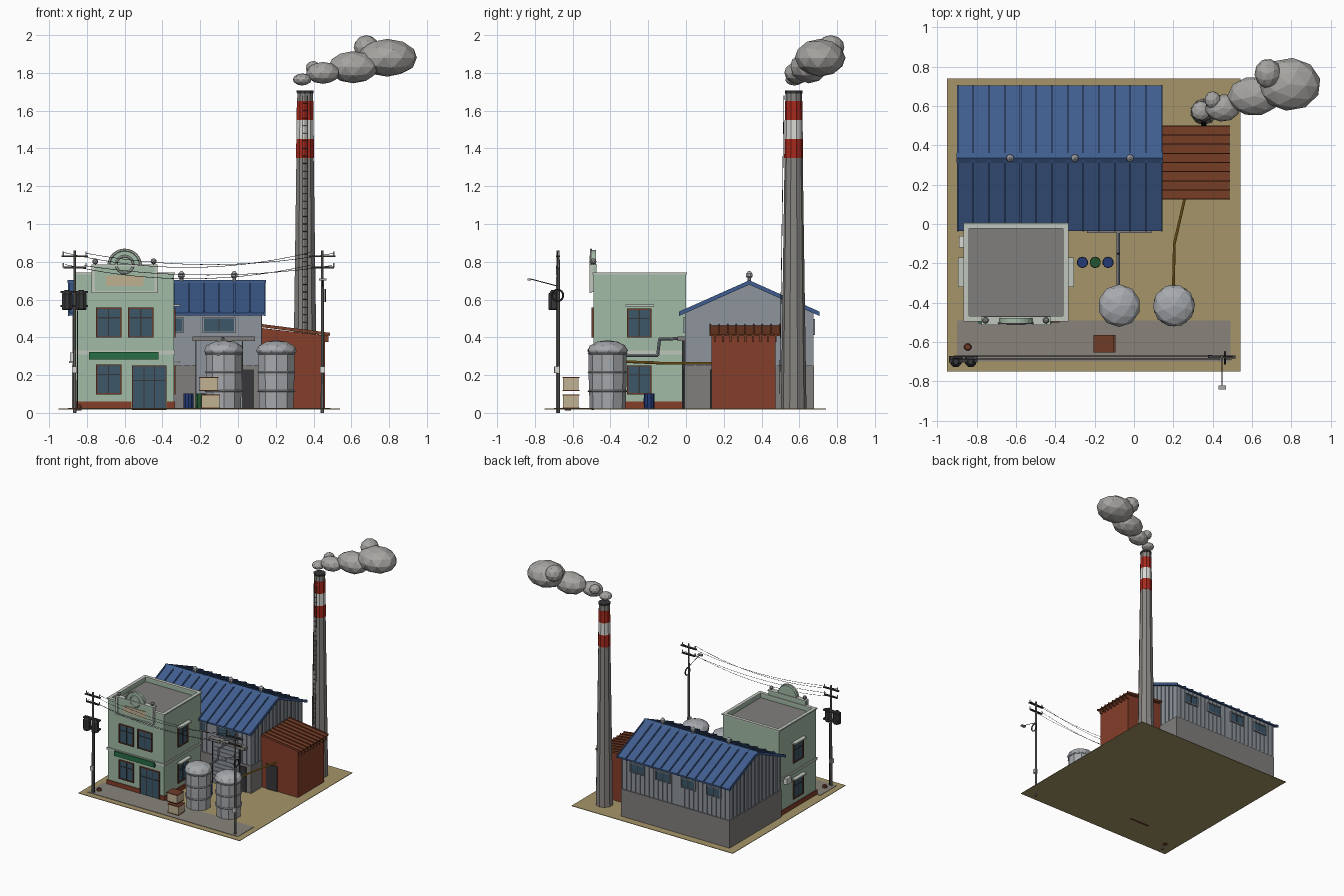
import bpy, bmesh, math, random
from mathutils import Vector, Matrix

if "Cube" in bpy.data.objects:
    bpy.data.objects.remove(bpy.data.objects["Cube"])
random.seed(4)
G = 0.022  # ground level
COL = dict(sand=(165, 148, 105), green=(160, 186, 164), trim=(190, 198, 188), sign=(45, 110, 72),
           glass=(62, 88, 105), brick=(132, 64, 46), frame=(110, 62, 45), blue=(66, 94, 142),
           rust=(122, 66, 44), red=(165, 45, 35), white=(215, 215, 210), yellow=(175, 130, 45),
           crate=(190, 175, 145), navy=(40, 60, 115), leaf=(40, 85, 50), dark=(58, 58, 60),
           grey=(128, 126, 124), steel=(140, 147, 155), silo=(165, 168, 172), smoke=(165, 163, 160),
           pave=(135, 130, 122), stack=(135, 132, 128))
MATS = {}


def obj(name, bm, col):
    if col not in MATS:
        MATS[col] = bpy.data.materials.new(col)
        MATS[col].diffuse_color = [(c / 255) ** 2.2 for c in COL[col]] + [1]
    me = bpy.data.meshes.new(name)
    bmesh.ops.recalc_face_normals(bm, faces=bm.faces[:])
    bm.to_mesh(me)
    bm.free()
    me.materials.append(MATS[col])
    o = bpy.data.objects.new(name, me)
    bpy.context.collection.objects.link(o)
    return o


def boxes(name, col, *bs):
    """Each box is x0, x1, y0, y1, z0, z1."""
    bm = bmesh.new()
    for x0, x1, y0, y1, z0, z1 in bs:
        m = Matrix.Translation(((x0 + x1) / 2, (y0 + y1) / 2, (z0 + z1) / 2)) @ \
            Matrix.Diagonal((abs(x1 - x0), abs(y1 - y0), abs(z1 - z0), 1))
        bmesh.ops.create_cube(bm, size=1, matrix=m)
    return obj(name, bm, col)


def prism(name, col, prof, spans, axis):
    """Extrude a 2D profile along x (profile is y,z) or y (profile is x,z)."""
    bm = bmesh.new()
    for a, b in spans:
        p = [Vector((a, u, v)) if axis == 'x' else Vector((u, a, v)) for u, v in prof]
        f = bm.faces.new([bm.verts.new(q) for q in p])
        r = bmesh.ops.extrude_face_region(bm, geom=[f])
        d = Vector((b - a, 0, 0)) if axis == 'x' else Vector((0, b - a, 0))
        bmesh.ops.translate(bm, vec=d, verts=[v for v in r['geom'] if isinstance(v, bmesh.types.BMVert)])
    return obj(name, bm, col)


def lathe(name, col, x, y, prof, n):
    """Closed turned shape from (radius, z) pairs."""
    bm = bmesh.new()
    rings = [[bm.verts.new((x + r * math.cos(2 * math.pi * (i + .5) / n), y + r * math.sin(2 * math.pi * (i + .5) / n), z))
              for i in range(n)] for r, z in prof]
    for a, b in zip(rings, rings[1:]):
        for i in range(n):
            bm.faces.new((a[i], a[i - 1], b[i - 1], b[i]))
    bm.faces.new(rings[0])
    bm.faces.new(rings[-1])
    return obj(name, bm, col)


def tubes(name, col, paths, r, n=6):
    """Straight-segment pipes through the given points."""
    bm = bmesh.new()
    for path in paths:
        for a, b in zip(path, path[1:]):
            a, b = Vector(a), Vector(b)
            m = Matrix.Translation((a + b) / 2) @ (b - a).to_track_quat('Z', 'Y').to_matrix().to_4x4()
            bmesh.ops.create_cone(bm, cap_ends=True, segments=n, radius1=r, radius2=r, depth=(b - a).length + r * .6, matrix=m)
    return obj(name, bm, col)


def blob(name, col, c, s, sub=2, rot=0.0):
    bm = bmesh.new()
    m = Matrix.Translation(c) @ Matrix.Diagonal((*s, 1)) @ Matrix.Rotation(rot, 4, 'Z')
    bmesh.ops.create_icosphere(bm, subdivisions=sub, radius=1, matrix=m)
    return obj(name, bm, col)


def window(name, side, wall, u0, u1, v0, v1, col='frame', bars=1, mid=True):
    """Glass, frame and mullions on a wall plane; side is the outward direction."""
    s = -1 if side in ('front', 'left') else 1

    def b(a0, a1, c0, c1, d):
        w = (wall - s * .004, wall + s * d)
        return (a0, a1, *w, c0, c1) if side in ('front', 'back') else (*w, a0, a1, c0, c1)
    t = .007
    boxes(name + '_glass', 'glass', b(u0, u1, v0, v1, .003))
    fr = [b(u0 - t, u0, v0 - t, v1 + t, .01), b(u1, u1 + t, v0 - t, v1 + t, .01),
          b(u0, u1, v0 - t, v0, .01), b(u0, u1, v1, v1 + t, .01)]
    boxes(name + '_frame', col, *fr)
    ms = [b(u0 + (u1 - u0) * i / (bars + 1) - .003, u0 + (u1 - u0) * i / (bars + 1) + .003, v0, v1, .006) for i in range(1, bars + 1)]
    if mid:
        ms.append(b(u0, u1, v0 + (v1 - v0) * .66, v0 + (v1 - v0) * .66 + .006, .006))
    if ms:
        boxes(name + '_bars', 'dark', *ms)


# ground and pavement
boxes('ground', 'sand', (-.95, .54, -.75, .74, G - .004, G))
boxes('pavement', 'pave', (-.90, .49, -.70, -.49, G, G + .003))

# office block with parapet
X0, X1, Y0, Y1 = -.86, -.34, -.49, .0
boxes('office_walls', 'green', (X0, X1, Y0, Y1, G, .70), (X0, X0 + .02, Y0, Y1, .7, .735), (X1 - .02, X1, Y0, Y1, .7, .735),
      (X0, X1, Y0, Y0 + .02, .7, .735), (X0, X1, Y1 - .02, Y1, .7, .735))
boxes('office_roof', 'grey', (X0 + .02, X1 - .02, Y0 + .02, Y1 - .02, .69, .703))
e = .006
boxes('parapet_coping', 'trim', (X0 - e, X0 + .022, Y0 - e, Y1 + e, .733, .743), (X1 - .022, X1 + e, Y0 - e, Y1 + e, .733, .743),
      (X0, X1, Y0 - e, Y0 + .022, .733, .743), (X0, X1, Y1 - .022, Y1 + e, .733, .743))
boxes('brick_plinth', 'brick', (X0 - e, -.565, Y0 - e, Y1, G, .06), (-.375, X1 + e, Y0 - e, Y1, G, .06), (X0 - e, X1 + e, Y0 + .03, Y1, G, .06))
boxes('floor_band', 'trim', (X0 - e, X1 + e, Y0 - e, Y1, .31, .33))
boxes('sign_board', 'sign', (-.79, -.42, Y0 - .016, Y0, .282, .322))
for n, u0, u1, v0, v1 in (('upper_left', -.745, -.625, .405, .55), ('upper_right', -.575, -.455, .405, .55), ('lower', -.745, -.625, .105, .25)):
    window('front_window_' + n, 'front', Y0, u0, u1, v0, v1)
window('front_door', 'front', Y0, -.555, -.385, G, .245, 'frame', 2)
for side, wall, s in (('right', X1, 1), ('left', X0, -1)):
    for k, v in (('upper', .405), ('lower', .105)):
        window(f'{side}_window_{k}', side, wall, -.305, -.19, v, v + .14)
    boxes(side + '_window_hoods', 'trim', *[(wall, wall + s * .034, -.32, -.17, z, z + .012) for z in (.563, .263)])
boxes('wall_vent_unit', 'white', (X0 - .03, X0, -.12, -.06, .27, .32))

# ornamental pediment
boxes('pediment', 'green', (-.77, -.43, -.505, -.475, .64, .78))
boxes('pediment_border', 'trim', (-.775, -.425, -.512, -.47, .775, .785), (-.775, -.425, -.512, -.5, .636, .646),
      (-.775, -.757, -.512, -.49, .64, .78), (-.443, -.425, -.512, -.49, .64, .78))
boxes('pediment_panel', 'crate', (-.70, -.50, -.51, -.50, .672, .728))
arc = [(-.6 + .085 * math.cos(math.pi * i / 12), .778 + .085 * math.sin(math.pi * i / 12)) for i in range(13)]
prism('pediment_arch', 'green', arc, [(-.503, -.477)], 'y')
tubes('arch_molding', 'trim', [[(u, -.503, v) for u, v in arc]], .007)
tubes('arch_medallion', 'trim', [[(-.6 + .045 * math.cos(i * math.pi / 8), -.506, .785 + .045 * math.sin(i * math.pi / 8)) for i in range(17)]], .006)
for i, x in enumerate((-.755, -.447)):
    blob(f'finial_{i}', 'grey', (x, -.49, .802), (.016,) * 3)

# factory hall
FX0, FX1, FY0, FY1, RY, RZ = -.87, .12, .0, .67, .335, .695
slope = (.69 - .525) / .37


def roof_z(y):
    return .685 - slope * abs(y - RY)


prism('factory_walls', 'steel', [(FY0, .25), (FY1, .25), (FY1, roof_z(FY1)), (RY, roof_z(RY)), (FY0, roof_z(FY0))], [(FX0, FX1)], 'x')
boxes('factory_base_wall', 'grey', (FX0 - .008, FX1 + .008, FY0 - .008, FY1 + .008, G, .25))
rb = []
for i in range(25):
    x = FX0 + (FX1 - FX0) * i / 24
    rb += [(x - .004, x + .004, FY0 - .006, FY0 + .002, .25, .535), (x - .004, x + .004, FY1 - .002, FY1 + .006, .25, .535)]
for i in range(1, 14):
    y = FY0 + (FY1 - FY0) * i / 14
    rb += [(w - .006, w + .006, y - .004, y + .004, .25, roof_z(y) - .002) for w in (FX0, FX1)]
boxes('wall_ribs', 'steel', *rb)


def roof_prof(lo, hi, out):
    a, b = RY - .37 - out, RY + .37 + out
    return [(a, roof_z(a) + lo), (RY, roof_z(RY) + lo), (b, roof_z(b) + lo), (b, roof_z(b) + hi), (RY, roof_z(RY) + hi), (a, roof_z(a) + hi)]


prism('factory_roof', 'blue', roof_prof(-.004, .008, 0), [(-.90, .145)], 'x')
prism('roof_ribs', 'blue', roof_prof(-.006, .017, .002), [(-.90 + i * 1.037 / 13, -.892 + i * 1.037 / 13) for i in range(14)], 'x')
prism('ridge_cap', 'blue', [(RY - .025, .687), (RY, .704), (RY + .025, .687)], [(-.902, .147)], 'x')
for i, x in enumerate((-.63, -.30, -.02)):
    lathe(f'roof_vent_{i}', 'silo', x, RY, [(.011, .685), (.011, .715), (.02, .722), (.018, .738), (.006, .75)], 8)
for i, (a, b) in enumerate(((-.335, -.295), (-.18, -.02))):
    window(f'hall_front_window_{i}', 'front', FY0 - .004, a, b, .43, .5, 'steel', i, False)
for i in range(4):
    window(f'hall_back_window_{i}', 'back', FY1 + .004, -.79 + i * .235, -.67 + i * .235, .42, .49, 'steel', 1, False)
boxes('gate_canopy', 'grey', (-.24, .09, -.045, 0, .38, .405))
boxes('roller_gate', 'steel', (-.22, .02, -.014, 0, G, .38), *[(-.22, .02, -.019, 0, .04 + i * .034, .06 + i * .034) for i in range(10)])
boxes('side_door', 'dark', (.025, .085, -.014, 0, G, .23), (-.225, -.22, -.02, 0, G, .38), (.02, .026, -.02, 0, G, .38))

# brick shed with ribbed lean-to roof
prism('brick_shed', 'brick', [(.12, G), (.46, G), (.46, .41), (.12, .45)], [(.135, .475)], 'y')
prism('shed_roof', 'rust', [(.13, .453), (.485, .408), (.485, .416), (.13, .462)], [(.125, .5)], 'y')
prism('shed_roof_ribs', 'rust', [(.128, .456), (.487, .410), (.487, .424), (.128, .47)], [(.125 + i * .046, .132 + i * .046) for i in range(9)], 'y')
boxes('shed_eave_rafters', 'rust', *[(.455, .48, .15 + i * .04, .16 + i * .04, .375, .415) for i in range(9)])
boxes('shed_door', 'dark', (.17, .27, .128, .14, G, .23))

# chimney, painted bands, rim and ladder
CX, CY = .355, .57


def cr(z):
    return .068 - .025 * z / 1.7


lathe('chimney', 'stack', CX, CY, [(cr(z), z) for z in (G, .5, 1, 1.7)], 10)
for i in range(3):
    z = 1.35 + i * .1
    lathe(f'chimney_band_{i}', 'white' if i == 1 else 'red', CX, CY, [(cr(z) + .002, z), (cr(z + .1) + .002, z + .1)], 10)
lathe('chimney_rim', 'dark', CX, CY, [(.046, 1.692), (.047, 1.708)], 10)
lad = lambda x, z: (x, CY - cr(z) - .008, z)
tubes('chimney_ladder', 'dark', [[lad(CX + s, .1), lad(CX + s, 1.68)] for s in (-.012, .012)] +
      [[lad(CX - .012, .12 + i * .04), lad(CX + .012, .12 + i * .04)] for i in range(39)], .0018, 4)

# smoke plume
for i, (c, s) in enumerate((((.34, .575, 1.765), (.05, .05, .032)), ((.40, .63, 1.825), (.042, .045, .038)), ((.45, .59, 1.80), (.09, .07, .058)),
                            ((.61, .65, 1.83), (.135, .1, .085)), ((.68, .765, 1.935), (.068, .075, .065)), ((.79, .71, 1.88), (.16, .135, .1)))):
    blob(f'smoke_puff_{i}', 'smoke', c, s, 2, random.uniform(0, 6))

# storage silos with hoops and domes
for i, x in enumerate((-.075, .203)):
    lathe(f'silo_{i}', 'silo', x, -.415, [(.095, G), (.1, .18), (.1, .335)], 10)
    for k in range(3):
        z = .115 + k * .1
        lathe(f'silo_{i}_hoop_{k}', 'silo', x, -.415, [(.102, z - .005), (.106, z), (.102, z + .005)], 10)
    blob(f'silo_{i}_dome', 'silo', (x, -.415, .33), (.108, .108, .055), 2, i)

# pipes
tubes('silo_pipe', 'steel', [[(-.08, -.33, .305), (-.08, -.15, .305), (-.08, -.14, .39), (-.08, 0, .395)]], .008, 8)
tubes('yellow_pipe', 'yellow', [[(.2, -.33, .272), (.205, -.1, .262), (.26, .14, .262)]], .007, 8)

# barrels and crates
for i, (x, c) in enumerate(((-.262, 'navy'), (-.197, 'leaf'), (-.132, 'navy'))):
    lathe(f'barrel_{i}', c, x, -.195, [(.027, G), (.029, .05), (.029, .075), (.027, .103)], 10)
for n, x, z in (('lower', -.145, G), ('upper', -.155, .115)):
    boxes('crate_' + n, 'crate', (x - .048, x + .048, -.65, -.568, z, z + .075))
    boxes('crate_slats_' + n, 'frame', *[(x - .051, x + .051, -.653, -.565, w, w + .006) for w in (z, z + .07)])

# utility poles, crossarms and insulators
for n, x, y in (('left', -.865, -.68), ('right', .447, -.675)):
    lathe(n + '_pole', 'grey', x, y, [(.01, 0), (.007, .86)], 8)
    boxes(n + '_crossarms', 'dark', *[(x - w, x + w, y - .008, y + .008, z, z + .009) for w, z in ((.07, .825), (.06, .765))])
    tubes(n + '_insulators', 'white', [[(x + s * .06, y, z), (x + s * .06, y, z + .022)] for s in (-1, 1) for z in (.77, .832)], .004)
    boxes(n + '_meter_box', 'white', (x - .013, x + .013, y - .02, y + .005, .21, .245))
for i, x in enumerate((-.905, -.83)):
    lathe(f'transformer_{i}', 'dark', x, -.7, [(.026, .545), (.03, .55), (.03, .63), (.014, .65)], 8)
boxes('transformer_bracket', 'dark', (-.94, -.795, -.705, -.67, .56, .572), (-.94, -.795, -.705, -.67, .635, .645))
tubes('pole_conduit', 'dark', [[(-.85, -.68, G), (-.85, -.68, .54)]], .003)
tubes('cable_coil', 'dark', [[(.462, -.68 + .03 * math.cos(i * math.pi / 8), .622 + .03 * math.sin(i * math.pi / 8)) for i in range(17)]], .005)
tubes('lamp_arm', 'dark', [[(.447, -.675, .67), (.447, -.75, .69), (.447, -.82, .708)]], .0025)
boxes('lamp_head', 'silo', (.43, .468, -.84, -.82, .7, .712))

# sagging wires
ws = []
for dx, dy, z, sag in ((-.06, -.004, .85, .08), (.06, .006, .845, .06), (-.05, .01, .785, .075), (.05, -.01, .78, .05)):
    ws.append([(-.865 + dx + 1.312 * t / 14, -.678 + dy, z - 4 * sag * (t / 14) * (1 - t / 14)) for t in range(15)])
tubes('power_wires', 'dark', ws, .0014, 4)

# street post by the left pole
lathe('bollard', 'frame', -.845, -.625, [(.018, G - .01), (.02, .03), (.014, .045)], 8)

for m in bpy.data.materials:
    if m.users and not m.is_grease_pencil:
        m.use_nodes = True
        m.node_tree.nodes["Principled BSDF"].inputs["Base Color"].default_value = m.diffuse_color
